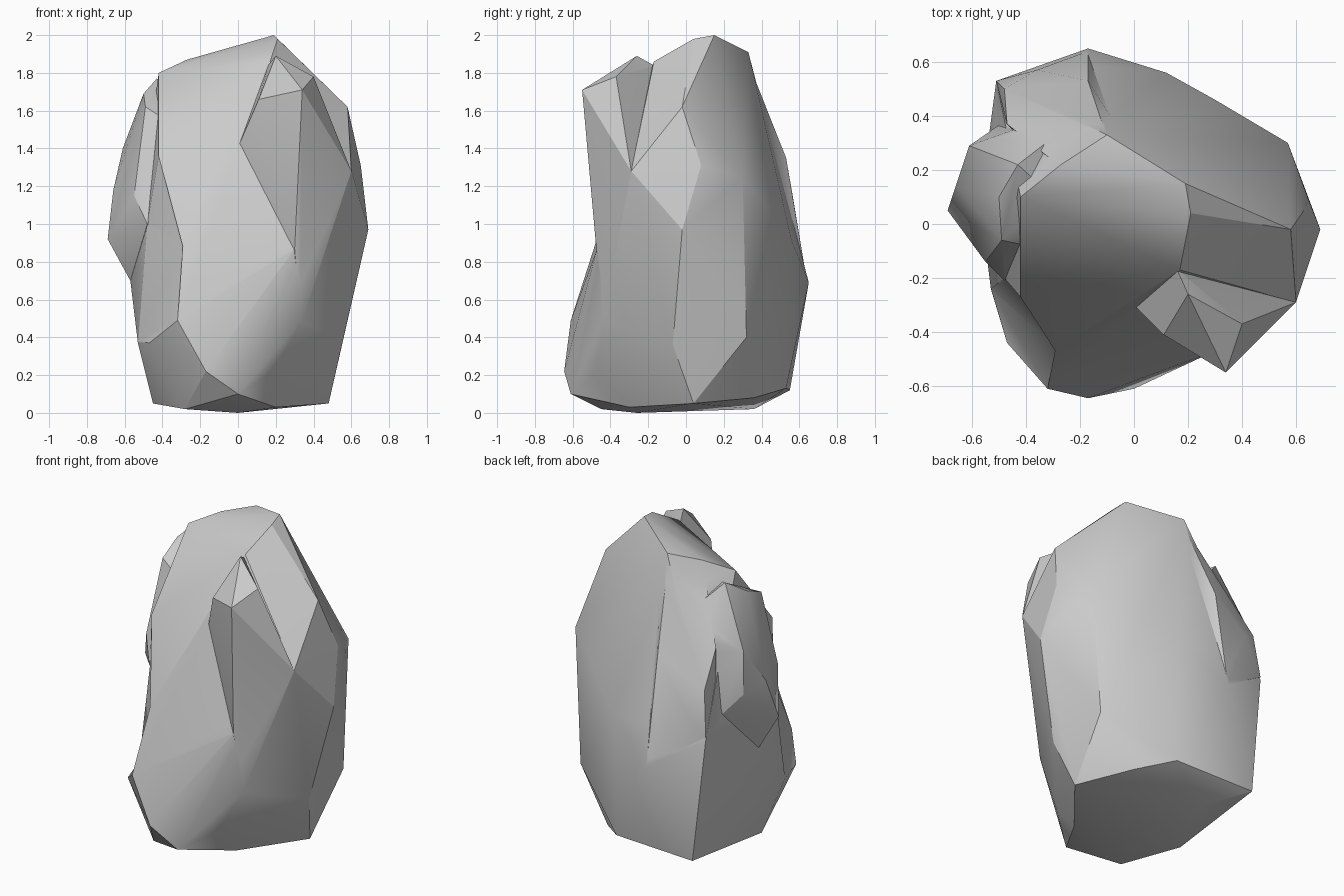
import bpy, bmesh, math


def chunk(name, pts):
    """Faceted boulder piece: the convex skin around a few corner points."""
    bm = bmesh.new()
    for p in pts:
        bm.verts.new(p)
    bmesh.ops.convex_hull(bm, input=bm.verts[:])
    loose = [v for v in bm.verts if not v.link_faces]
    bmesh.ops.delete(bm, geom=loose, context='VERTS')
    bmesh.ops.recalc_face_normals(bm, faces=bm.faces[:])
    me = bpy.data.meshes.new(name)
    bm.to_mesh(me)
    bm.free()
    ob = bpy.data.objects.new(name, me)
    bpy.context.collection.objects.link(ob)
    return ob


def combine(base, part, operation):
    """Fuse or carve one stone piece into the base, then drop the piece."""
    mod = base.modifiers.new("combine", 'BOOLEAN')
    mod.operation = operation
    mod.solver = 'EXACT'
    mod.object = part
    bpy.context.view_layer.objects.active = base
    bpy.ops.object.modifier_apply(modifier=mod.name)
    bpy.data.objects.remove(part)


# Main boulder: crown, waist and foot rings
crown = [(.19, .15, 2), (.21, .04, 1.98), (.17, -.17, 1.86), (-.1, .33, 1.91),
         (-.27, .22, 1.87), (-.42, .1, 1.8), (.58, -.02, 1.62),
         (-.39, -.1, 1.54), (-.42, -.27, 1.36), (-.2, -.29, 1.37), (-.01, -.25, 1.37)]
waist = [(.6, -.29, 1.28), (.65, .08, 1.31), (.57, .3, 1.25), (.3, .46, 1.06),
         (.69, -.02, .97), (.3, -.47, .87), (-.48, -.2, 1),
         (-.57, .08, .7), (-.17, .65, .69), (.12, .56, .91), (-.51, .53, .9)]
foot = [(-.32, -.61, .49), (.34, -.44, .49), (.55, -.07, .36), (-.17, -.645, .22),
        (-.47, -.44, .37), (-.53, -.24, .37), (.19, -.47, .22), (0, -.61, .1),
        (.48, .04, .05), (.52, .32, .4), (.3, .36, .08), (.12, .53, .13), (-.43, .55, .12),
        (-.2, .36, .02), (-.45, -.12, .05), (-.28, -.45, .02), (0, -.26, 0), (.2, -.3, .03)]
rock = chunk("boulder", crown + waist + foot)

# Hollow broken out of the front left side
hollow = chunk("hollow", [
    (-.42, -.27, 1.36), (-.28, -.46, .88), (-.32, -.61, .49), (-.47, -.44, .37),
    (-.53, -.24, .38), (-.48, -.2, 1), (-.8, -.8, .9), (-.8, -.5, .9)])
combine(rock, hollow, 'DIFFERENCE')

# Tall slab standing out at the front right
slab = chunk("front_slab", [
    (.34, -.55, 1.71), (.4, -.37, 1.78), (.2, -.26, 1.89), (.11, -.41, 1.66),
    (-.02, -.28, 1.36), (.3, -.475, .87), (.6, -.29, 1.28), (.16, -.17, 1.84),
    (.33, -.43, .5), (.3, -.1, 1), (.1, -.1, 1.3)])

# Stepped lump on the left
lump = chunk("left_lump", [
    (-.69, .05, .92), (-.55, -.14, 1.15), (-.49, -.06, 1.62), (-.66, .14, 1.18),
    (-.61, .29, 1.4), (-.61, .29, 1.13), (-.47, .32, 1.52), (-.5, .1, 1.69),
    (-.43, .22, 1.77), (-.48, -.21, 1), (-.57, .08, .7), (-.48, .38, .97),
    (-.2, .1, .8), (-.3, .1, 1.7), (-.3, -.1, 1.5), (-.3, .32, 1.63), (-.36, .38, 1.46)])

# Bulge at the back left
bulge = chunk("back_bulge", [
    (-.07, .37, 1.7), (-.17, .53, 1.35), (-.36, .57, 1.12), (-.51, .53, .92),
    (-.47, .37, 1.42), (-.3, .32, 1.65), (-.27, .21, 1.84), (-.1, .32, 1.88),
    (-.48, .5, 1.2), (-.48, .38, .97), (-.17, .64, .7), (-.2, .1, .8)])

for part in (slab, lump, bulge):
    combine(rock, part, 'UNION')

# Soft facets with crisp broken edges
bpy.ops.object.select_all(action='DESELECT')
rock.select_set(True)
bpy.context.view_layer.objects.active = rock
bpy.ops.object.shade_smooth_by_angle(angle=math.radians(26))
